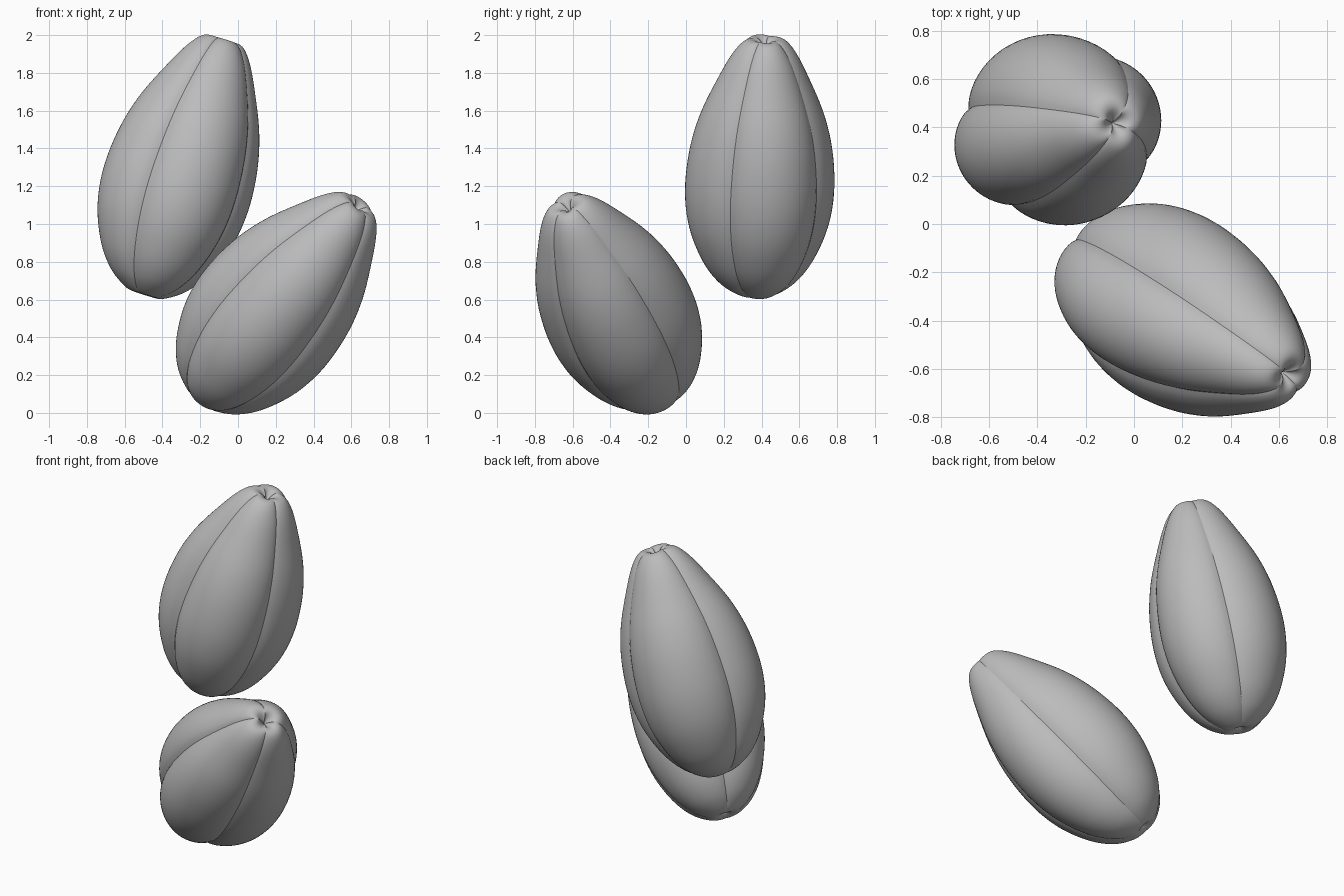
import bpy, bmesh, math
from mathutils import Vector, Matrix

cube = bpy.data.objects.get("Cube")
if cube:
    bpy.data.objects.remove(cube, do_unlink=True)

LOBES = ((106, 0.0), (79, 0.06), (90, 0.02), (85, 0.0))   # width in degrees, extra bulge
SEG = 22      # segments across one lobe
STEPS = 6     # rings between two profile points

# Pod outline from base to tip: height, radius, depth of the grooves
PROFILE = [(0.03, 0.0, 0.1), (0.0, 0.05, 0.12), (0.01, 0.11, 0.13), (0.08, 0.21, 0.13),
           (0.2, 0.298, 0.12), (0.38, 0.37, 0.12), (0.58, 0.397, 0.12), (0.8, 0.38, 0.12),
           (1.0, 0.328, 0.11), (1.2, 0.24, 0.1), (1.33, 0.172, 0.12), (1.4, 0.115, 0.2),
           (1.412, 0.065, 0.3), (1.38, 0.02, 0.3), (1.35, 0.0, 0.1)]

grey = bpy.data.materials.new("pod grey")
grey.use_nodes = True
grey.diffuse_color = (0.5, 0.5, 0.5, 1)
grey.node_tree.nodes["Principled BSDF"].inputs["Base Color"].default_value = (0.5, 0.5, 0.5, 1)


def smooth_profile(points):
    """Catmull-Rom curve through the outline points."""
    p = [Vector(q) for q in points]
    p = [p[0]] + p + [p[-1]]
    out = []
    for a, b, c, d in zip(p, p[1:], p[2:], p[3:]):
        for i in range(STEPS):
            t = i / STEPS
            out.append(b + (c - a) * t / 2 + (a * 2 - b * 5 + c * 4 - d) * t * t / 2
                       + (b * 3 - a - c * 3 + d) * t ** 3 / 2)
    return out + [p[-1]]


def lobe_section():
    """Angle, fullness (0 in a groove, 1 on a lobe) and bulge around the pod."""
    section, start = [], 0
    for width, bulge in LOBES:
        for k in range(SEG):
            section.append((math.radians(start + width * k / SEG),
                            math.sin(math.pi * k / SEG) ** 0.75, bulge))
        start += width
    return section


def make_pod(name, base, tip, groove_dir):
    """Lobed pod along base-tip, with its first groove facing groove_dir."""
    bm = bmesh.new()
    section = lobe_section()
    count = len(section)
    curve = smooth_profile(PROFILE)
    rings = []
    for z, r, depth in curve[1:-1]:
        ring = []
        for a, full, bulge in section:
            rad = max(r, 0.002) * (1 - depth + (depth + bulge) * full)
            ring.append(bm.verts.new((rad * math.cos(a), rad * math.sin(a), z)))
        rings.append(ring)
    for low, high in zip(rings, rings[1:]):
        for i in range(count):
            j = (i + 1) % count
            bm.faces.new((low[i], low[j], high[j], high[i]))
    # close the base and the pit at the tip
    for ring, end in ((rings[0][::-1], curve[0]), (rings[-1], curve[-1])):
        centre = bm.verts.new((0, 0, end[0]))
        for i in range(count):
            bm.faces.new((ring[i], ring[(i + 1) % count], centre))

    # stand the pod along its own axis
    up = (Vector(tip) - Vector(base)).normalized()
    side = Vector(groove_dir)
    side = (side - up * side.dot(up)).normalized()
    frame = Matrix((side, up.cross(side), up)).transposed().to_4x4()
    bm.transform(Matrix.Translation(base) @ frame)
    mesh = bpy.data.meshes.new(name)
    bm.to_mesh(mesh)
    bm.free()
    mesh.materials.append(grey)
    pod = bpy.data.objects.new(name, mesh)
    bpy.context.collection.objects.link(pod)
    bpy.ops.object.select_all(action='DESELECT')
    pod.select_set(True)
    bpy.context.view_layer.objects.active = pod
    bpy.ops.object.shade_smooth_by_angle(angle=math.radians(24))


make_pod("upper_pod", (-0.495, 0.375, 0.628), (-0.075, 0.42, 1.975), (0.545, 0.84, 0))
make_pod("lower_pod", (-0.19, -0.13, 0.075), (0.66, -0.64, 1.12), (0.73, 0.62, -0.29))
